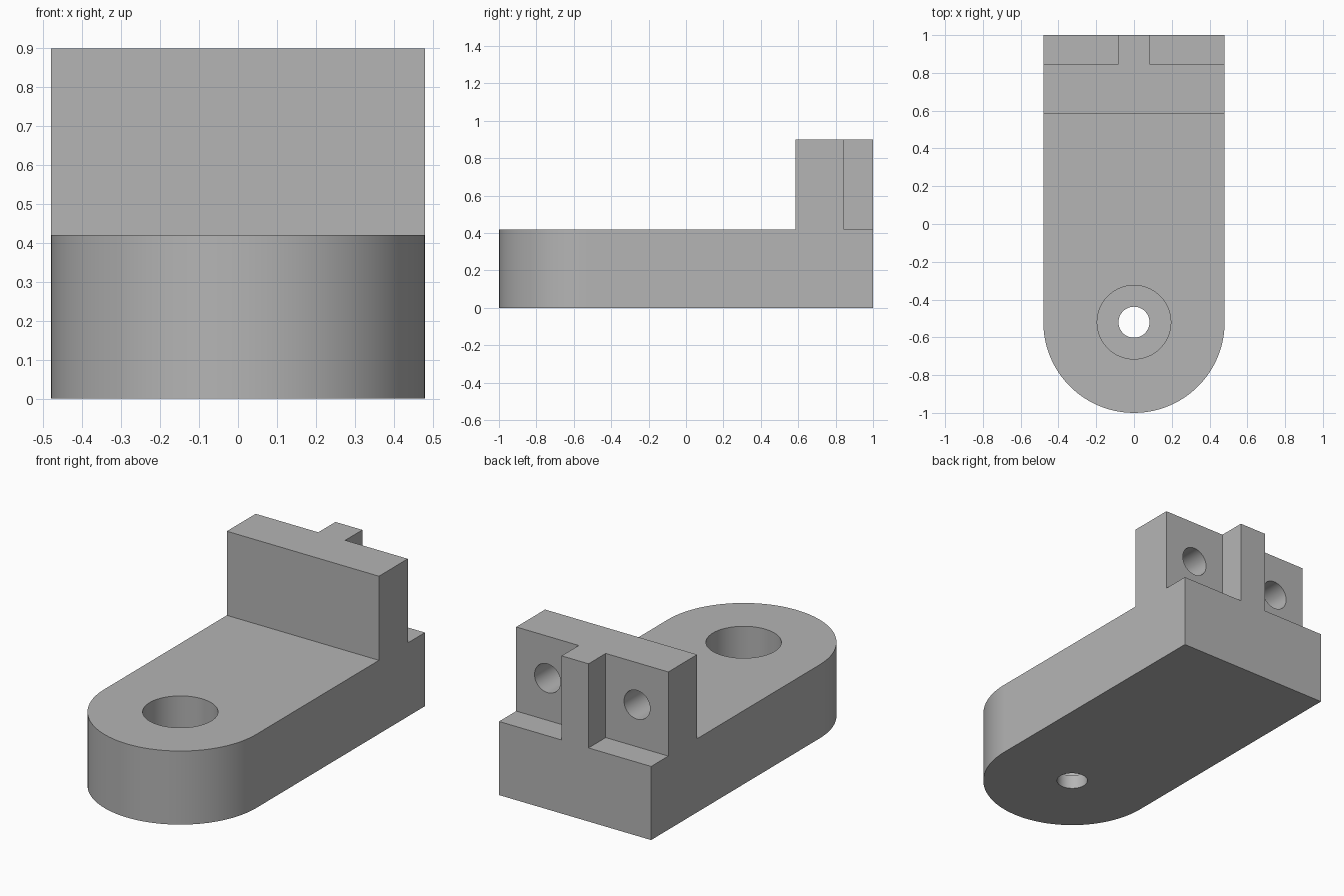
import bpy
import bmesh
from math import pi, cos, sin, radians
from mathutils import Matrix, Vector

cube = bpy.data.objects.get("Cube")
if cube:
    bpy.data.objects.remove(cube, do_unlink=True)

HALF_W = 0.48          # half width and nose radius
NOSE_Y = -0.52         # centre of the rounded nose
BASE_Z, TOP_Z = 0.42, 0.90
WALL_FRONT, WALL_BACK = 0.585, 0.845
RIB_HALF = 0.085
SMALL_R = 0.082

grey = bpy.data.materials.new("plain grey")
grey.use_nodes = True
colour = (0.46, 0.46, 0.46, 1)
grey.diffuse_color = colour
grey.node_tree.nodes["Principled BSDF"].inputs["Base Color"].default_value = colour


def to_object(name, bm):
    bmesh.ops.recalc_face_normals(bm, faces=bm.faces[:])
    mesh = bpy.data.meshes.new(name)
    bm.to_mesh(mesh)
    bm.free()
    mesh.materials.append(grey)
    obj = bpy.data.objects.new(name, mesh)
    bpy.context.scene.collection.objects.link(obj)
    return obj


def box(name, low, high):
    low, high = Vector(low), Vector(high)
    bm = bmesh.new()
    bmesh.ops.create_cube(bm, size=1, matrix=Matrix.Translation((low + high) / 2)
                          @ Matrix.Diagonal((*(high - low), 1)))
    return to_object(name, bm)


def cylinder(name, radius, start, end):
    start, end = Vector(start), Vector(end)
    axis = end - start
    turn = axis.to_track_quat('Z', 'Y').to_matrix().to_4x4()
    bm = bmesh.new()
    bmesh.ops.create_cone(bm, cap_ends=True, segments=64, radius1=radius, radius2=radius,
                          depth=axis.length, matrix=Matrix.Translation((start + end) / 2) @ turn)
    return to_object(name, bm)


# Full height block with a rounded nose
bm = bmesh.new()
steps = 48
outline = [(HALF_W, 1), (-HALF_W, 1)]
outline += [(HALF_W * cos(pi + pi * i / steps), NOSE_Y + HALF_W * sin(pi + pi * i / steps))
            for i in range(steps + 1)]
face = bm.faces.new([bm.verts.new((x, y, 0)) for x, y in outline])
top = bmesh.ops.extrude_face_region(bm, geom=[face])["geom"]
bmesh.ops.translate(bm, vec=(0, 0, TOP_Z), verts=[v for v in top if isinstance(v, bmesh.types.BMVert)])
bracket = to_object("bracket_body", bm)

# Space above the base, leaving the upright wall
cutters = [box("front_step_cutter", (-1, -2, BASE_Z), (1, WALL_FRONT, 2))]

# Counterbore and through hole in the nose
cutters.append(cylinder("counterbore_cutter", 0.195, (0, NOSE_Y, 0.08), (0, NOSE_Y, 1)))
cutters.append(cylinder("through_hole_cutter", SMALL_R, (0, NOSE_Y, -1), (0, NOSE_Y, 0.2)))

# Back pockets beside the rib, each with a blind hole in the wall
for side, name in ((1, "left"), (-1, "right")):
    xs = sorted((side * RIB_HALF, side))
    cutters.append(box(name + "_pocket_cutter", (xs[0], WALL_BACK, BASE_Z), (xs[1], 2, 2)))
    x = side * (RIB_HALF + HALF_W) / 2
    cutters.append(cylinder(name + "_blind_hole_cutter", SMALL_R,
                            (x, WALL_BACK - 0.2, 0.66), (x, 1.5, 0.66)))

# Apply every cut, then drop the cutters
bpy.ops.object.select_all(action='DESELECT')
bpy.context.view_layer.objects.active = bracket
bracket.select_set(True)
for cutter in cutters:
    cut = bracket.modifiers.new(cutter.name, 'BOOLEAN')
    cut.operation = 'DIFFERENCE'
    cut.solver = 'EXACT'
    cut.object = cutter
    bpy.ops.object.modifier_apply(modifier=cut.name)
    bpy.data.objects.remove(cutter, do_unlink=True)

# Smooth curved faces, crisp edges
bpy.ops.object.shade_smooth_by_angle(angle=radians(30))
weighted = bracket.modifiers.new("flat_face_normals", 'WEIGHTED_NORMAL')
weighted.keep_sharp = True
